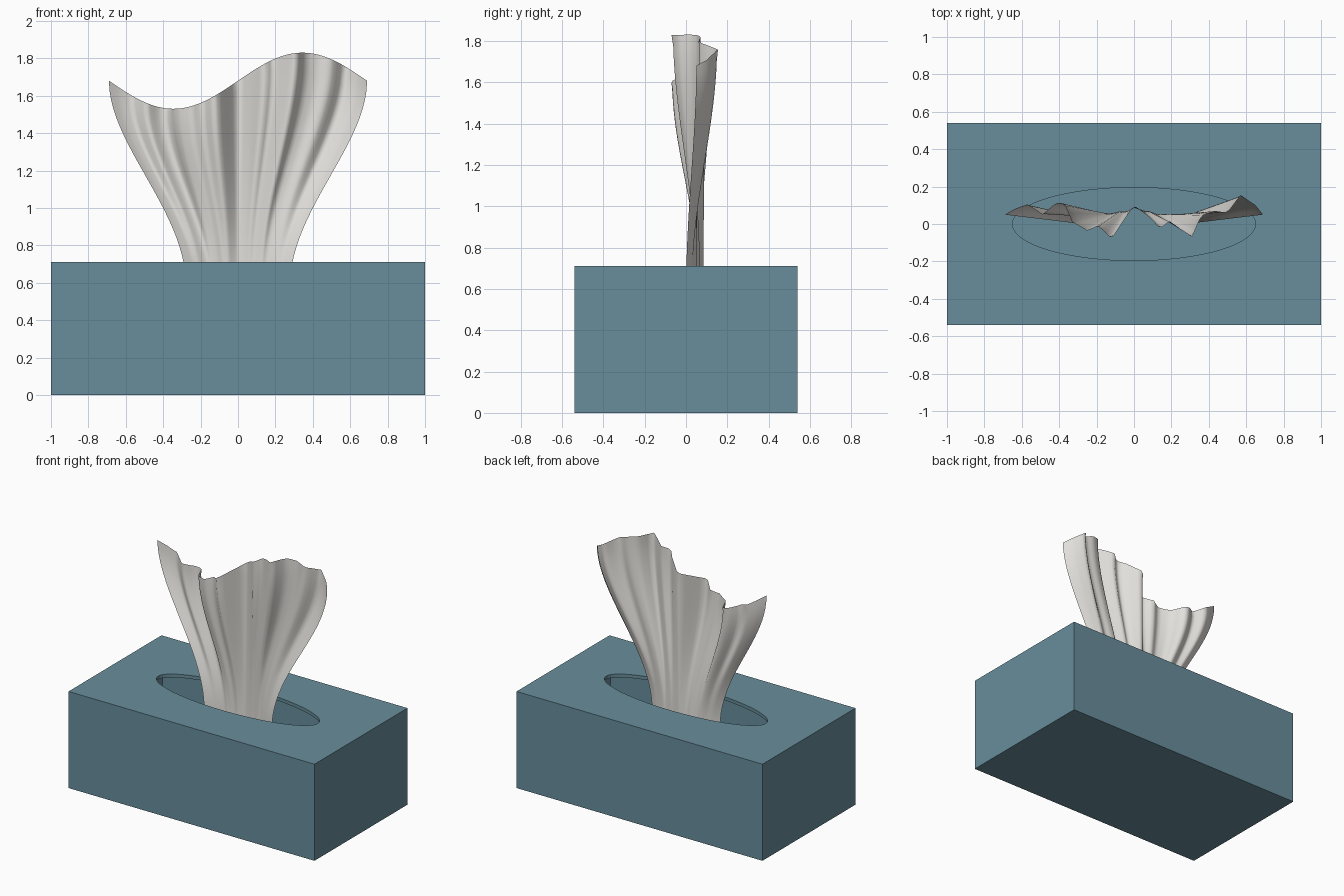
import bpy, bmesh, math

if "Cube" in bpy.data.objects:
    bpy.data.objects.remove(bpy.data.objects["Cube"])


def make_material(name, rgb):
    m = bpy.data.materials.new(name)
    m.diffuse_color = (*rgb, 1)
    m.use_nodes = True
    m.node_tree.nodes["Principled BSDF"].inputs["Base Color"].default_value = m.diffuse_color
    return m


blue = make_material("dusty_blue", (0.138, 0.27, 0.33))
white = make_material("soft_white", (0.76, 0.745, 0.71))

LENGTH, DEPTH, HEIGHT, WALL = 2.0, 1.08, 0.71, 0.025


def add_box(name, size, z):
    bpy.ops.mesh.primitive_cube_add(size=1, location=(0, 0, z))
    ob = bpy.context.object
    ob.name = name
    ob.scale = size
    bpy.ops.object.transform_apply(location=True, scale=True)
    ob.data.materials.append(blue)
    return ob


# Hollow carton with an oval opening in its lid
carton = add_box("carton", (LENGTH, DEPTH, HEIGHT), HEIGHT / 2)
cavity = add_box("cavity_cutter",
                 (LENGTH - 2 * WALL, DEPTH - 2 * WALL, HEIGHT - 2 * WALL), HEIGHT / 2)
bpy.ops.mesh.primitive_cylinder_add(vertices=64, radius=1, depth=0.2,
                                    location=(0, 0, HEIGHT))
opening = bpy.context.object
opening.name = "opening_cutter"
opening.scale = (0.65, 0.195, 1)
opening.data.materials.append(blue)
for cutter in (cavity, opening):
    mod = carton.modifiers.new(cutter.name, 'BOOLEAN')
    mod.operation = 'DIFFERENCE'
    mod.solver = 'EXACT'
    mod.object = cutter
    bpy.context.view_layer.objects.active = carton
    bpy.ops.object.modifier_apply(modifier=mod.name)
    cutter.hide_render = True
for cutter in (cavity, opening):
    bpy.data.objects.remove(cutter)

# Fold profile of the tissue along its top edge (x, y)
FOLDS = [(-.69, .05), (-.64, .08), (-.57, .105), (-.49, .05), (-.42, .11),
         (-.375, .115), (-.33, .01), (-.25, -.035), (-.19, -.01), (-.12, -.08),
         (-.06, .01), (0, .10), (.09, .03), (.14, -.025), (.19, .015),
         (.31, -.07), (.36, .045), (.43, .07), (.50, .06), (.57, .155),
         (.65, .10), (.69, .05)]
HALF_TOP, HALF_BASE, Z_BASE = 0.69, 0.275, 0.5


def fold(x):
    for (xa, ya), (xb, yb) in zip(FOLDS, FOLDS[1:]):
        if x <= xb:
            return ya + (yb - ya) * (x - xa) / (xb - xa)
    return FOLDS[-1][1]


def tissue_point(u, v):
    z_top = 1.68 + 0.15 * math.sin(math.pi * u)
    z = Z_BASE + (z_top - Z_BASE) * v
    t = max(0.0, (v - 0.04) / 0.96) ** 1.1
    s = t * t * (3 - 2 * t)
    x = u * (HALF_BASE + (HALF_TOP - HALF_BASE) * s)
    crease = fold(u * HALF_TOP)
    base = 0.08 * math.cos(u * math.pi / 2) + 0.10 * (crease - 0.04) * (1 - u * u)
    return x, base + (crease - base) * s, z


# Fluted sheet of tissue flaring out of the opening
COLS, ROWS = 69, 24
bm = bmesh.new()
grid = [[bm.verts.new(tissue_point(2 * i / COLS - 1, j / ROWS))
         for i in range(COLS + 1)] for j in range(ROWS + 1)]
for lower, upper in zip(grid, grid[1:]):
    for i in range(COLS):
        bm.faces.new((lower[i], lower[i + 1], upper[i + 1], upper[i]))
# Soften the creases slightly, leaving the border in place
inner = [v for v in bm.verts if not v.is_boundary]
bmesh.ops.smooth_vert(bm, verts=inner, factor=0.5, use_axis_y=True)
mesh = bpy.data.meshes.new("tissue")
bm.to_mesh(mesh)
bm.free()
mesh.materials.append(white)
mesh.polygons.foreach_set("use_smooth", [True] * len(mesh.polygons))
tissue = bpy.data.objects.new("tissue", mesh)
bpy.context.collection.objects.link(tissue)
